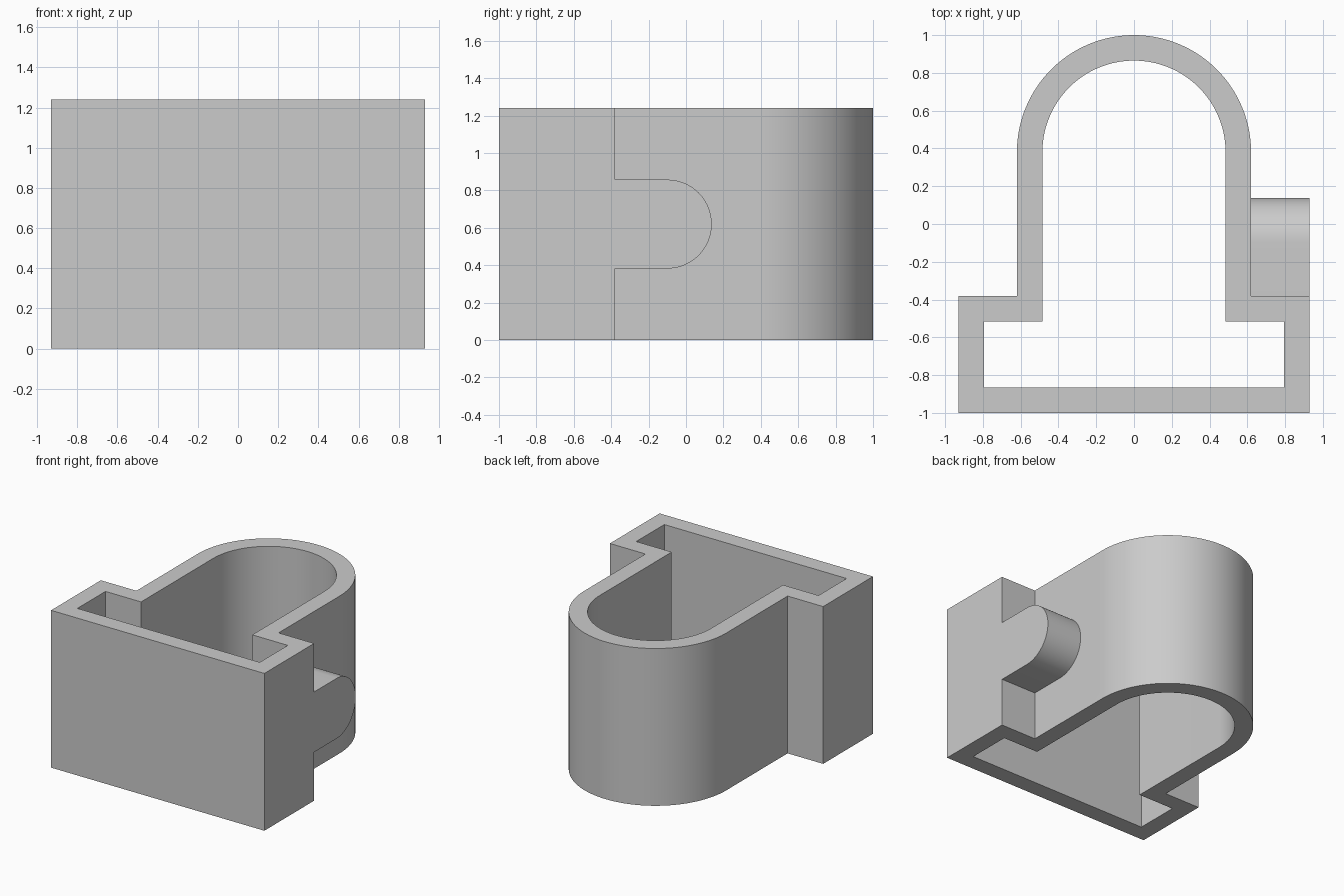
import bpy, bmesh
from math import sin, cos, pi, radians

if "Cube" in bpy.data.objects:
    bpy.data.objects.remove(bpy.data.objects["Cube"], do_unlink=True)

HEIGHT = 1.24
WALL = 0.135
ARC_Y = 0.38       # centre of the rounded back
SEGMENTS = 64

grey = bpy.data.materials.new("light grey")
grey.use_nodes = True
grey.diffuse_color = (0.6, 0.6, 0.6, 1)
grey.node_tree.nodes["Principled BSDF"].inputs["Base Color"].default_value = (0.6, 0.6, 0.6, 1)


def outline(inset):
    """Keyhole-shaped plan: wide front box and a rounded back."""
    wide, radius = 0.93 - inset, 0.62 - inset
    front, shoulder = -1 + inset, -0.38 - inset
    arc = [(radius * cos(pi * i / SEGMENTS), ARC_Y + radius * sin(pi * i / SEGMENTS))
           for i in range(SEGMENTS + 1)]
    return ([(-wide, front), (wide, front), (wide, shoulder), (radius, shoulder)]
            + arc + [(-radius, shoulder), (-wide, shoulder)])


def make_object(name, bm):
    bmesh.ops.recalc_face_normals(bm, faces=bm.faces[:])
    mesh = bpy.data.meshes.new(name)
    bm.to_mesh(mesh)
    bm.free()
    mesh.materials.append(grey)
    obj = bpy.data.objects.new(name, mesh)
    bpy.context.collection.objects.link(obj)
    return obj


# Open-ended wall: four rings of vertices joined round the cross-section
bm = bmesh.new()
rings = [[bm.verts.new((x, y, z)) for x, y in outline(inset)]
         for inset, z in ((0, 0), (0, HEIGHT), (WALL, HEIGHT), (WALL, 0))]
for k in range(4):
    a, b = rings[k], rings[(k + 1) % 4]
    for i in range(len(a)):
        j = (i + 1) % len(a)
        bm.faces.new((a[i], a[j], b[j], b[i]))
housing = make_object("housing_wall", bm)

# Round-ended lug on the left side, sunk into the wall for a clean union
LUG_R, LUG_Y, LUG_Z = 0.2375, -0.10, HEIGHT / 2
profile = [(-0.45, LUG_Z - LUG_R)]
profile += [(LUG_Y + LUG_R * cos(t), LUG_Z + LUG_R * sin(t))
            for t in (pi * i / 40 - pi / 2 for i in range(41))]
profile += [(-0.45, LUG_Z + LUG_R)]
bm = bmesh.new()
face = bm.faces.new([bm.verts.new((0.55, y, z)) for y, z in profile])
side = bmesh.ops.extrude_face_region(bm, geom=[face], use_keep_orig=True)
bmesh.ops.translate(bm, vec=(0.38, 0, 0),
                    verts=[v for v in side["geom"] if isinstance(v, bmesh.types.BMVert)])
lug = make_object("side_lug", bm)

# Merge the lug into the wall
union = housing.modifiers.new("lug_union", 'BOOLEAN')
union.operation = 'UNION'
union.solver = 'EXACT'
union.object = lug
bpy.ops.object.select_all(action='DESELECT')
bpy.context.view_layer.objects.active = housing
housing.select_set(True)
bpy.ops.object.modifier_apply(modifier=union.name)
bpy.data.objects.remove(lug, do_unlink=True)

bpy.ops.object.shade_smooth_by_angle(angle=radians(30))
